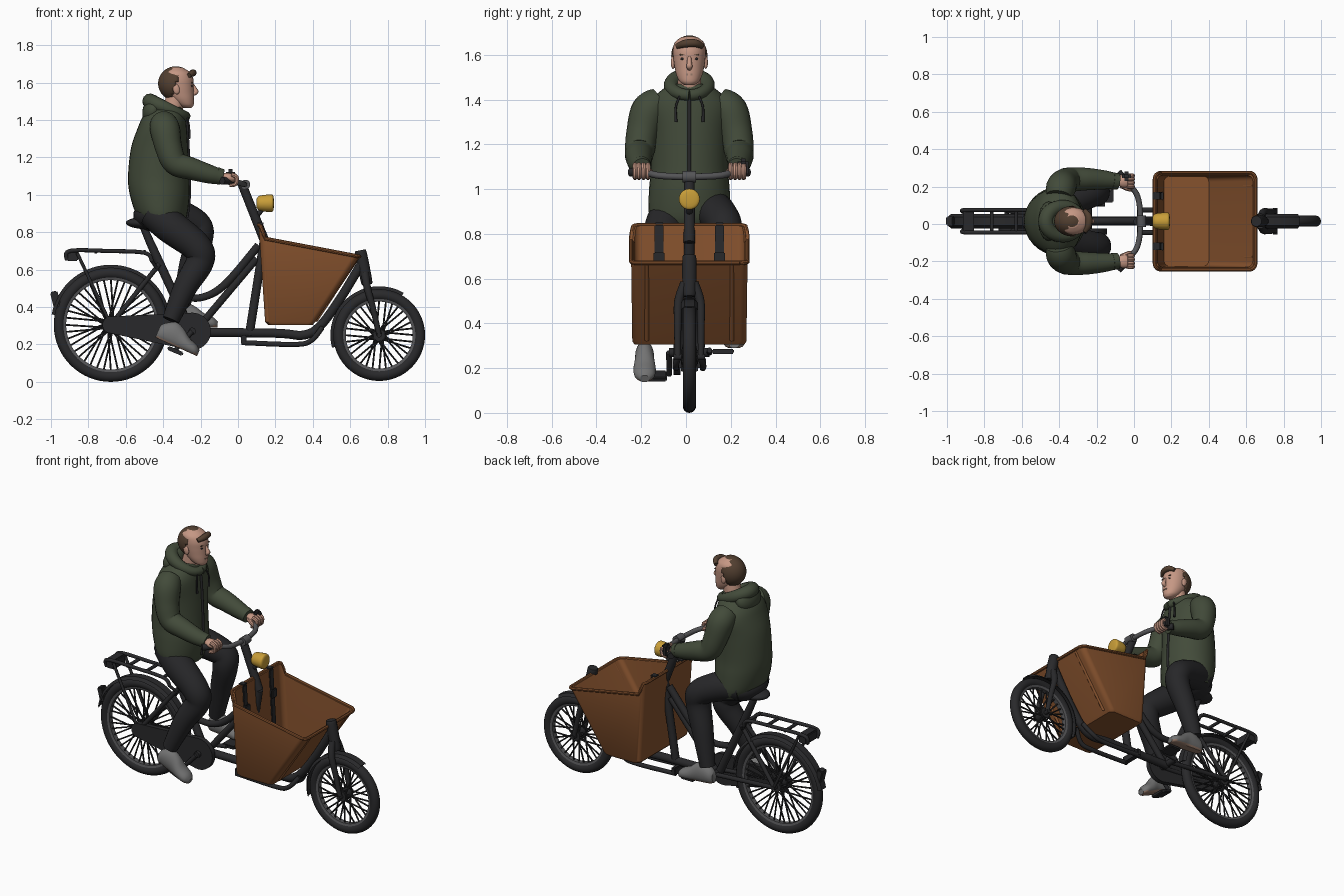
import bpy, bmesh, math
from mathutils import Vector, Matrix

if "Cube" in bpy.data.objects:
    bpy.data.objects.remove(bpy.data.objects["Cube"])
SHIFT = Vector((0, 0.015, 0))  # the whole model sits slightly off the y axis


def material(name, rgb):
    m = bpy.data.materials.new(name)
    m.use_nodes = True
    m.diffuse_color = (*rgb, 1)
    m.node_tree.nodes["Principled BSDF"].inputs["Base Color"].default_value = (*rgb, 1)
    return m


BLACK = material("black", (.022, .022, .024))
GREY = material("metal grey", (.09, .09, .095))
BROWN = material("box brown", (.24, .085, .027))
GREEN = material("jacket green", (.055, .07, .042))
DARK = material("trouser charcoal", (.02, .02, .022))
SKIN = material("skin", (.56, .31, .23))
HAIR = material("hair brown", (.085, .05, .03))
SHOE = material("shoe grey", (.17, .17, .17))
SOLE = material("sole tan", (.3, .19, .14))
YELLOW = material("lamp yellow", (.58, .34, .04))


def finish(name, bm, mat, rule=None, mat2=None, angle=40):
    bmesh.ops.recalc_face_normals(bm, faces=bm.faces)
    for f in bm.faces:
        f.material_index = int(bool(rule and rule(f.calc_center_median())))
    bmesh.ops.translate(bm, verts=bm.verts, vec=SHIFT)
    me = bpy.data.meshes.new(name)
    bm.to_mesh(me)
    bm.free()
    me.materials.append(mat)
    if mat2:
        me.materials.append(mat2)
    ob = bpy.data.objects.new(name, me)
    bpy.context.collection.objects.link(ob)
    bpy.ops.object.select_all(action='DESELECT')
    ob.select_set(True)
    bpy.context.view_layer.objects.active = ob
    bpy.ops.object.shade_smooth_by_angle(angle=math.radians(angle))
    return ob


def loft(bm, rings, caps=True):
    rows = [[bm.verts.new(p) for p in r] for r in rings]
    n = len(rows[0])
    for a, b in zip(rows, rows[1:]):
        for i in range(n):
            bm.faces.new((a[i], a[(i + 1) % n], b[(i + 1) % n], b[i]))
    if caps:
        bm.faces.new(rows[0])
        bm.faces.new(rows[-1])


def spline(pts, n):
    p = [Vector(q) for q in pts]
    out = []
    for i in range(len(p) - 1):
        a, b, c, d = p[max(i - 1, 0)], p[i], p[i + 1], p[min(i + 2, len(p) - 1)]
        for k in range(n):
            t = k / n
            out.append((b * 2 + (c - a) * t + (a * 2 - b * 5 + c * 4 - d) * t ** 2
                        + (b * 3 - a - c * 3 + d) * t ** 3) * .5)
    return out + [p[-1]]


def tube(name, paths, mat, steps=6, sides=12):
    """Round sweep along each path of (x, y, z, radius) points."""
    bm = bmesh.new()
    for path in paths:
        q = spline(path, steps if len(path) > 2 else 1)
        u, rings = None, []
        for i, p in enumerate(q):
            t = (q[min(i + 1, len(q) - 1)].xyz - q[max(i - 1, 0)].xyz).normalized()
            u = t.orthogonal() if u is None else u - t * u.dot(t)
            u.normalize()
            v = t.cross(u)
            angles = [math.tau * k / sides for k in range(sides)]
            rings.append([p.xyz + (u * math.cos(a) + v * math.sin(a)) * p.w for a in angles])
        loft(bm, rings)
    return finish(name, bm, mat)


def both(path):
    return [path, [(x, -y, z, r) for x, y, z, r in path]]


def body(name, sections, mat, sides=32):
    """Stack of ellipses (z, x centre, x radius, y radius, tilt)."""
    bm = bmesh.new()
    rings = []
    for z, xc, rx, ry, tilt in spline(sections, 5):
        ang = [math.tau * k / sides for k in range(sides)]
        rings.append([(xc + rx * math.cos(a), ry * math.sin(a), z + tilt * rx * math.cos(a)) for a in ang])
    loft(bm, rings)
    return finish(name, bm, mat, angle=60)


def ball(name, c, r, mat, pitch=0):
    bm = bmesh.new()
    m = Matrix.Translation(c) @ Matrix.Rotation(pitch, 4, 'Y') @ Matrix.Diagonal((*r, 1))
    bmesh.ops.create_uvsphere(bm, u_segments=24, v_segments=16, radius=1, matrix=m)
    return finish(name, bm, mat, angle=60)


def block(name, c, size, mat, pitch=0, bevel=.006):
    bm = bmesh.new()
    bmesh.ops.create_cube(bm, size=1, matrix=Matrix.Diagonal((*size, 1)))
    bmesh.ops.bevel(bm, geom=bm.edges[:], offset=min(bevel, min(size) * .4), segments=2, affect='EDGES')
    bmesh.ops.transform(bm, matrix=Matrix.Translation(c) @ Matrix.Rotation(pitch, 4, 'Y'), verts=bm.verts)
    return finish(name, bm, mat)


def revolve(name, c, profile, mat, start=0, end=360, n=64):
    """Spin a closed (radius, y) profile round a sideways axle."""
    bm = bmesh.new()
    ang = [math.radians(start + (end - start) * k / n) for k in range(n + 1)]
    loft(bm, [[(c[0] + r * math.cos(a), y, c[1] + r * math.sin(a)) for r, y in profile] for a in ang], end - start < 360)
    bmesh.ops.remove_doubles(bm, verts=bm.verts, dist=1e-5)
    return finish(name, bm, mat)


# Wheels with mudguards
def wheel(label, x, z, R, spokes, guard):
    c, w = (x, z), .03
    circle = [math.tau * k / 14 for k in range(14)]
    revolve(label + "_tyre", c, [(R - w + w * math.cos(a), w * math.sin(a)) for a in circle], BLACK)
    ri = R - 2 * w
    revolve(label + "_rim", c, [(ri + .016, -.022), (ri + .016, .022), (ri - .006, .016), (ri - .006, -.016)], GREY)
    paths = []
    for k in range(spokes):
        a = math.tau * k / spokes
        h = a + (.5 if k % 4 < 2 else -.5)
        side = .03 if k % 2 else -.03
        paths.append([(x + .03 * math.cos(h), side, z + .03 * math.sin(h), .005),
                      (x + ri * math.cos(a), 0, z + ri * math.sin(a), .005)])
    tube(label + "_spokes", paths, BLACK, sides=6)
    tube(label + "_hub", [[(x, -.038, z, .033), (x, .038, z, .033)], [(x, -.07, z, .013), (x, .07, z, .013)]], BLACK)
    g, b = R + .01, .038
    revolve(label + "_mudguard", c, [(g - .012, -b), (g + .006, -b * .6), (g + .006, b * .6), (g - .012, b), (g, b * .5), (g, -b * .5)],
            BLACK, *guard, n=32)


REAR, FRONT = (-.68, .305), (.755, .25)
wheel("rear_wheel", *REAR, .305, 40, (5, 170))
wheel("front_wheel", *FRONT, .245, 32, (60, 195))

# Frame tubes
tube("seat_tube", [[(-.25, 0, .27, .024), (-.44, 0, .68, .024), (-.52, 0, .86, .018)]], BLACK)
tube("step_through_tube", [[(-.33, 0, .46, .02), (-.2, 0, .45, .02), (-.07, 0, .52, .022), (.11, 0, .73, .022)]], BLACK)
tube("down_tube", [[(-.22, 0, .28, .02), (.1, 0, .66, .02)]], BLACK)
tube("steering_post", [[(.14, 0, .76, .024), (.06, 0, .25, .024)], [(.14, 0, .76, .026), (.02, 0, 1.06, .024)]], BLACK)
tube("cargo_beam", [[(-.25, 0, .265, .025), (.2, 0, .26, .025), (.35, 0, .25, .025), (.44, 0, .3, .025),
                     (.55, 0, .45, .025), (.67, 0, .65, .025)]], BLACK)
tube("chain_stays", both([(-.25, .04, .27, .014), (-.68, .055, .305, .014)]), BLACK)
tube("seat_stays", both([(-.42, .02, .63, .013), (-.68, .055, .305, .013)]), BLACK)
tube("parking_stand", both([(.02, .06, .21, .014), (.3, .06, .2, .014), (.39, .06, .22, .014), (.45, .03, .29, .014)]), BLACK)
block("stand_foot", (.03, 0, .225), (.03, .15, .05), BLACK)

# Fork and front head
tube("fork_head", [[(.655, 0, .7, .02), (.657, 0, .69, .032), (.685, 0, .55, .032), (.69, 0, .52, .028)]], BLACK)
tube("fork_blades", both([(.678, .02, .58, .022), (.692, .048, .5, .02), (.72, .052, .4, .017), (.755, .052, .25, .014)]), BLACK)

# Luggage rack and tail lamp
rail = [(-.46, .055, .645, .011), (-.5, .06, .69, .011), (-.7, .06, .7, .011), (-.9, .06, .7, .011), (-.915, .05, .65, .011)]
tube("rack_rails", both(rail), BLACK)
tube("rack_cross_bars", [[(x, -.06, .695, .01), (x, .06, .695, .01)] for x in (-.5, -.63, -.76, -.9)], BLACK)
tube("rack_legs", both([(-.86, .06, .69, .009), (-.68, .06, .305, .009)]) + both([(-.46, .055, .645, .009), (-.43, .02, .6, .009)]), BLACK)
block("rack_tail", (-.885, 0, .675), (.06, .12, .06), BLACK)
block("tail_lamp", (-.975, 0, .44), (.04, .05, .09), BLACK, -.25)

# Drive: chain case, cranks, pedals
BB = (-.245, .27)
bm = bmesh.new()
outline = [(BB[0] + .1 * math.cos(a), BB[1] + .1 * math.sin(a)) for a in [math.radians(-100 + 10 * k) for k in range(21)]]
outline += [(REAR[0] + .045 * math.cos(a), REAR[1] + .045 * math.sin(a)) for a in [math.radians(95 + 17 * k) for k in range(11)]]
loft(bm, [[(x, y, z) for x, z in outline] for y in (-.07, -.04)])
finish("chain_case", bm, BLACK)
for side, sx in ((-1, -1), (1, 1)):
    px, pz = BB[0] + sx * .09, BB[1] + sx * (.1 if sx < 0 else .01)
    tube("crank_arm", [[(BB[0], 0, BB[1], .02), (BB[0], side * .09, BB[1], .02)],
                       [(BB[0], side * .09, BB[1], .014), (px, side * .09, pz, .012)]], BLACK)
    block("pedal", (px, side * .15, pz - .005), (.09, .1, .022), BLACK, .4 if side < 0 else 0)

# Handlebar, grips, headlamp
bar = [(-.075, .25, 1.075), (-.03, .2, 1.075), (.02, .13, 1.06), (.035, 0, 1.055)]
full = bar + [(x, -y, z) for x, y, z in bar[-2::-1]]
tube("handlebar", [[(*p, .015) for p in full]], GREY)
tube("stem_clamp", [[(.04, -.03, 1.055, .026), (.04, .03, 1.055, .026)]], GREY)
tube("grips", both([(-.085, .262, 1.075, .02), (-.035, .205, 1.075, .02)]), BLACK)
block("gear_shifter", (-.04, .24, 1.095), (.05, .05, .085), BLACK, bevel=.015)
tube("lamp_bracket", [[(.07, 0, .89, .018), (.11, 0, .9, .014), (.14, 0, .94, .012)]], BLACK)
tube("headlamp", [[(.1, 0, .955, .024), (.115, 0, .955, .04), (.17, 0, .955, .047), (.187, 0, .955, .042), (.192, 0, .955, .02)]], YELLOW, 4, 24)


# Cargo box: double-walled rounded tub with a raised back
def tub_ring(x0, x1, half, r, height, raised=0):
    pts = []
    for k, (cx, cy) in enumerate(((x1 - r, half - r), (x0 + r, half - r), (x0 + r, r - half), (x1 - r, r - half))):
        for j in range(7):
            a = math.radians(90 * k + 15 * j)
            x, y = cx + r * math.cos(a), cy + r * math.sin(a)
            lift = raised * min(1, max(0, (x0 + r - x) / r * 1.4))
            pts.append((x, y, height(x) + lift))
    return pts


def rim_height(x):
    return .77 - .19 * (x - .125)


top = tub_ring(.11, .65, .26, .035, rim_height, .065)
bm = bmesh.new()
loft(bm, [tub_ring(.16, .4, .245, .03, lambda x: .305), tub_ring(.145, .413, .255, .03, lambda x: .32), top,
          tub_ring(.125, .635, .245, .03, rim_height, .065), tub_ring(.16, .4, .24, .03, lambda x: .325)])
finish("cargo_box", bm, BROWN)
tube("cargo_box_rim", [[(*p, .01) for p in top + top[:1]]], BROWN, 1, 8)
tube("box_front_ribs", both([(.415, .19, .325, .01), (.64, .19, .665, .01)]), BROWN)
for y in (-.135, .135):
    block("safety_strap", (.142, y, .66), (.008, .04, .36), BLACK, -.06)
    block("strap_fold", (.12, y, .847), (.04, .04, .009), BLACK)
    block("strap_buckle", (.152, y, .69), (.014, .05, .06), BLACK)

# Saddle, hips and legs
ball("saddle", (-.47, 0, .85), (.13, .085, .035), BLACK)
ball("hips", (-.43, 0, .89), (.13, .16, .09), DARK)
legs = {"right": (-1, (-.2, .135, .69), (-.36, .195, .33)), "left": (1, (-.205, .155, .81), (-.305, .2, .4))}
for label, (s, knee, ankle) in legs.items():
    kx, ky, kz = knee
    ax, ay, az = ankle
    tube(label + "_trouser_leg", [[(-.46, s * .08, .91, .085), (-.36, s * .11, .9 if s > 0 else .83, .09),
                                  (kx - .02, s * ky, kz + .03, .08), (kx - .005, s * ky, kz - .05, .075),
                                  ((kx + ax) / 2, s * (ky + ay) / 2, (kz + az) / 2, .064), (ax, s * ay, az, .046)]], DARK, 8, 20)

# Shoes
foot = [(-.12, .04, .022, .03), (-.1, .045, .036, .045), (-.05, .055, .042, .06), (0, .05, .044, .052),
        (.05, .035, .05, .036), (.1, .027, .045, .027), (.125, .02, .022, .015)]
for label, s, pos, pitch in (("right", -1, (-.335, -.2, .185), .42), ("left", 1, (-.235, .2, .293), .06)):
    bm = bmesh.new()
    rings = []
    for x, zc, ry, rz in spline(foot, 4):
        ang = [math.tau * k / 20 for k in range(20)]
        rings.append([(x, ry * math.cos(a), max(.004, zc + rz * math.sin(a) * 1.15)) for a in ang])
    loft(bm, rings)
    m = Matrix.Translation(pos) @ Matrix.Rotation(pitch, 4, 'Y')
    bmesh.ops.transform(bm, matrix=m, verts=bm.verts)
    back = m.inverted()
    finish(label + "_shoe", bm, SHOE, lambda c: (back @ c).z < .013, SOLE)

# Jacket
body("jacket", [(.85, -.415, .115, .165, -.2), (.9, -.415, .14, .182, -.15), (1.0, -.42, .16, .18, -.05), (1.1, -.425, .163, .172, 0),
                (1.25, -.42, .152, .175, 0), (1.36, -.405, .13, .185, 0), (1.42, -.395, .112, .15, 0), (1.47, -.38, .08, .085, 0)], GREEN)
arm = [(-.4, .13, 1.385, .07), (-.39, .18, 1.35, .08), (-.37, .21, 1.25, .072), (-.335, .222, 1.17, .066),
       (-.25, .225, 1.14, .06), (-.15, .22, 1.11, .05), (-.085, .212, 1.095, .04)]
tube("sleeves", both(arm), GREEN, 6, 20)
tube("cuffs", both([(-.115, .216, 1.103, .046), (-.085, .212, 1.095, .043)]), GREEN, 1, 20)
ring = [math.tau * k / 16 for k in range(17)]
tube("hood_collar", [[(-.375 + .095 * math.cos(a), .08 * math.sin(a), 1.46 - .04 * math.cos(a), .034 - .008 * math.cos(a)) for a in ring]], GREEN, 2)
ball("hood_drape", (-.455, 0, 1.45), (.055, .105, .075), GREEN, .3)
tube("zip_placket", [[(-.272, 0, .88, .008), (-.259, 0, 1.0, .008), (-.26, 0, 1.1, .008), (-.266, 0, 1.25, .008), (-.273, 0, 1.36, .008), (-.28, 0, 1.42, .008)]], DARK)
tube("hood_cords", both([(-.275, .035, 1.43, .005), (-.262, .06, 1.37, .005), (-.26, .06, 1.3, .007)]), DARK)

# Hands wrapped round the grips
for s in (-1, 1):
    ball("palm", (-.05, s * .215, 1.092), (.046, .036, .024), SKIN, .2)
    tube("fingers", [[(-.035, s * y, 1.108, .012), (-.008, s * y, 1.095, .012), (-.012, s * y, 1.058, .011), (-.045, s * y, 1.05, .01)]
                     for y in (.185, .205, .225, .243)], SKIN, 3, 8)
    tube("thumb", [[(-.07, s * .19, 1.09, .013), (-.03, s * .172, 1.075, .012), (-.005, s * .17, 1.06, .009)]], SKIN, 3, 8)

# Head, face and hair
tube("neck", [[(-.36, 0, 1.4, .056), (-.33, 0, 1.54, .05)]], SKIN, sides=20)
body("head", [(1.465, -.27, .022, .022, 0), (1.48, -.28, .043, .043, 0), (1.51, -.297, .062, .058, 0), (1.545, -.31, .074, .066, 0),
              (1.58, -.317, .08, .071, 0), (1.62, -.322, .083, .073, 0), (1.655, -.328, .072, .065, 0), (1.68, -.33, .035, .035, 0)], SKIN)
tube("nose", [[(-.243, 0, 1.59, .008), (-.228, 0, 1.56, .012), (-.226, 0, 1.549, .014), (-.24, 0, 1.538, .01)]], SKIN, 4, 10)
for s in (-1, 1):
    ball("ear", (-.33, s * .073, 1.565), (.018, .01, .028), SKIN, -.2)
    ball("eye", (-.249, s * .029, 1.582), (.007, .01, .006), DARK)
    block("eyebrow", (-.246, s * .03, 1.6), (.01, .028, .007), HAIR)
block("lips", (-.238, 0, 1.512), (.012, .034, .009), SOLE)
bm = bmesh.new()
bmesh.ops.create_uvsphere(bm, u_segments=40, v_segments=28, radius=1,
                          matrix=Matrix.Translation((-.333, 0, 1.595)) @ Matrix.Diagonal((.094, .081, .092, 1)))
bare = [f for f in bm.faces if f.calc_center_median().z < min(1.635, 1.5 + max(0, f.calc_center_median().x + .36) * 3.2)]
bmesh.ops.delete(bm, geom=bare, context='FACES')
hair = finish("hair", bm, HAIR, angle=60)
hair.modifiers.new("thickness", 'SOLIDIFY').thickness = .012
tube("fringe", [[(-.262, -.055, 1.638, .012), (-.243, -.02, 1.65, .018), (-.243, .025, 1.652, .018), (-.265, .058, 1.638, .012)]], HAIR)
